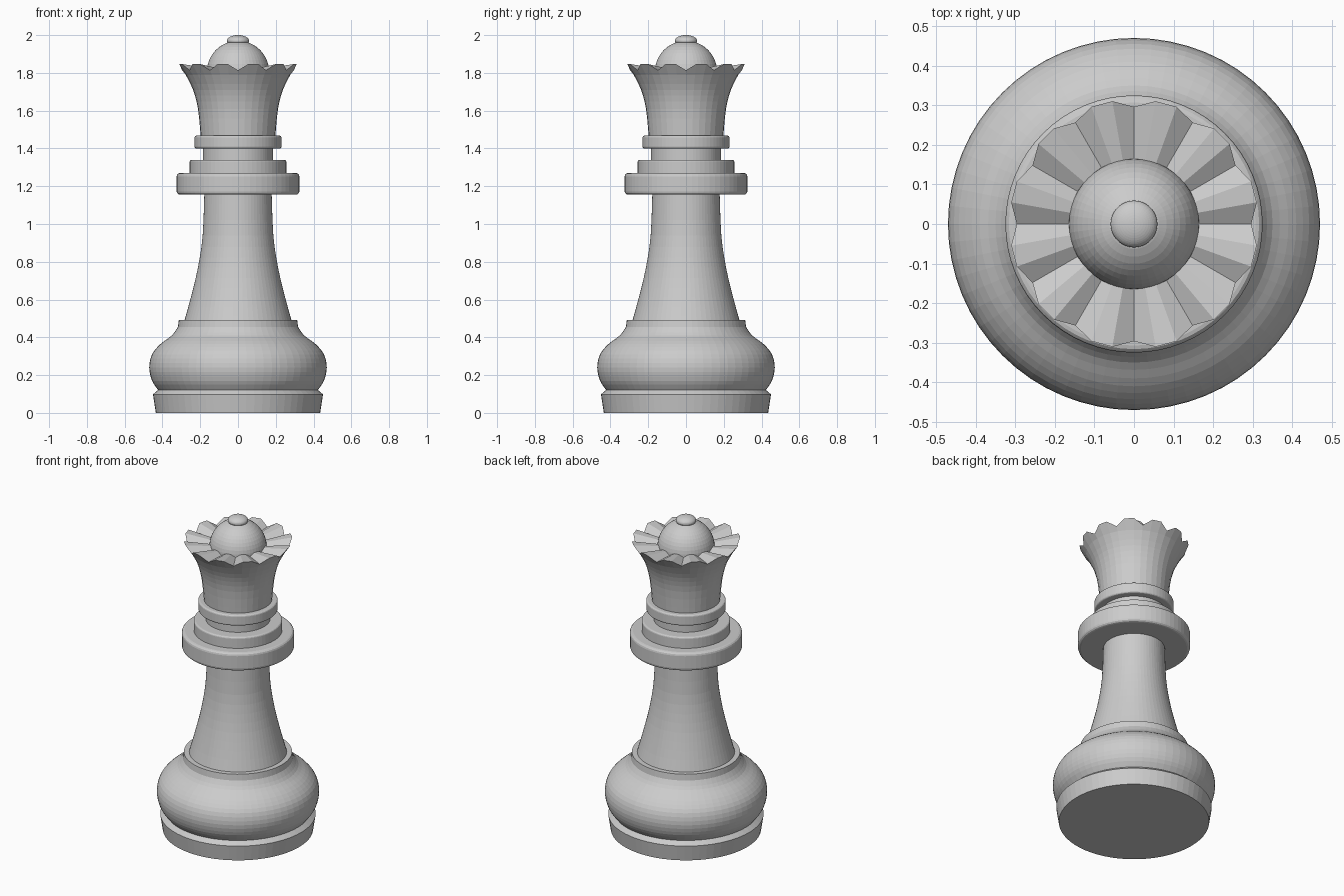
import bpy, bmesh, math

cube = bpy.data.objects.get("Cube")
if cube:
    bpy.data.objects.remove(cube, do_unlink=True)

mat = bpy.data.materials.new("light_grey")
mat.use_nodes = True
COLOUR = (0.6, 0.6, 0.6, 1)
mat.diffuse_color = COLOUR
mat.node_tree.nodes["Principled BSDF"].inputs["Base Color"].default_value = COLOUR


def finish(name, bm):
    bmesh.ops.recalc_face_normals(bm, faces=bm.faces)
    mesh = bpy.data.meshes.new(name)
    bm.to_mesh(mesh)
    bm.free()
    mesh.materials.append(mat)
    obj = bpy.data.objects.new(name, mesh)
    bpy.context.collection.objects.link(obj)
    return obj


def ring(bm, r, z, n):
    return [bm.verts.new((r * math.cos(math.tau * i / n),
                          r * math.sin(math.tau * i / n), z)) for i in range(n)]


def bridge(bm, a, b):
    n = len(a)
    for i in range(n):
        j = (i + 1) % n
        bm.faces.new((a[i], a[j], b[j], b[i]))


def lathe(name, profile, n=64):
    """Closed turned solid from (radius, height) pairs, bottom to top."""
    bm = bmesh.new()
    rings = [ring(bm, r, z, n) for r, z in profile]
    for a, b in zip(rings, rings[1:]):
        bridge(bm, a, b)
    bm.faces.new(rings[0])
    bm.faces.new(rings[-1])
    return finish(name, bm)


def smooth_profile(points, steps=3):
    """Catmull-Rom curve through the profile points."""
    p = [points[0]] + points + [points[-1]]
    out = []
    for a, b, c, d in zip(p, p[1:], p[2:], p[3:]):
        for s in range(steps):
            t = s / steps
            out.append(tuple(
                0.5 * (2 * q + (r - o) * t + (2 * o - 5 * q + 4 * r - u) * t * t
                       + (3 * q - o - 3 * r + u) * t ** 3)
                for o, q, r, u in zip(a, b, c, d)))
    return out + [points[-1]]


def collar(name, r, z0, z1, b):
    """Disc with rounded rims."""
    arc = [(math.sin(k * math.pi / 6), math.cos(k * math.pi / 6)) for k in range(4)]
    low = [(r - b + b * s, z0 + b - b * c) for s, c in arc]
    high = [(r - b + b * s, z1 - b + b * c) for s, c in reversed(arc)]
    return lathe(name, low + high)


def ball(name, r, z, height):
    bm = bmesh.new()
    bmesh.ops.create_uvsphere(bm, u_segments=48, v_segments=24, radius=r)
    for v in bm.verts:
        v.co.z = v.co.z * height / r + z
    return finish(name, bm)


# Foot and bulging base
lathe("foot_disc", [(0.435, 0), (0.45, 0.098), (0.422, 0.122)])
bulge = smooth_profile([(0.422, 0.12), (0.455, 0.17), (0.47, 0.24), (0.455, 0.31),
                        (0.41, 0.365), (0.35, 0.41), (0.318, 0.455)])
lathe("base_bulge", bulge + [(0.313, 0.493)])

# Tapering stem
lathe("stem", smooth_profile([(0.286, 0.48), (0.25, 0.61), (0.212, 0.77),
                              (0.187, 0.94), (0.178, 1.17)]))

# Stacked collars and neck
collar("large_collar", 0.325, 1.155, 1.27, 0.018)
collar("middle_collar", 0.256, 1.26, 1.34, 0.01)
lathe("neck", [(0.186, 1.33), (0.186, 1.41)])
collar("upper_collar", 0.23, 1.4, 1.468, 0.01)

# Flared crown with a scalloped rim and a fluted top
N = 36
bm = bmesh.new()
flare = smooth_profile([(0.197, 1.46), (0.212, 1.61), (0.238, 1.71), (0.277, 1.79)])
rings = [ring(bm, r, z, N) for r, z in flare]
rim = ring(bm, 0.315, 1.847, N)
for i in range(0, N, 3):
    v = rim[i].co
    v.x, v.y, v.z = v.x * 0.94, v.y * 0.94, 1.814
for a, b in zip(rings, rings[1:] + [rim]):
    bridge(bm, a, b)
bm.faces.new(rings[0])
centre = bm.verts.new((0, 0, 1.8))
for i in range(N):
    bm.faces.new((rim[i], rim[(i + 1) % N], centre))
finish("crown", bm)

# Dome and finial
ball("dome", 0.165, 1.805, 0.165)
ball("finial", 0.059, 1.97, 0.03)
